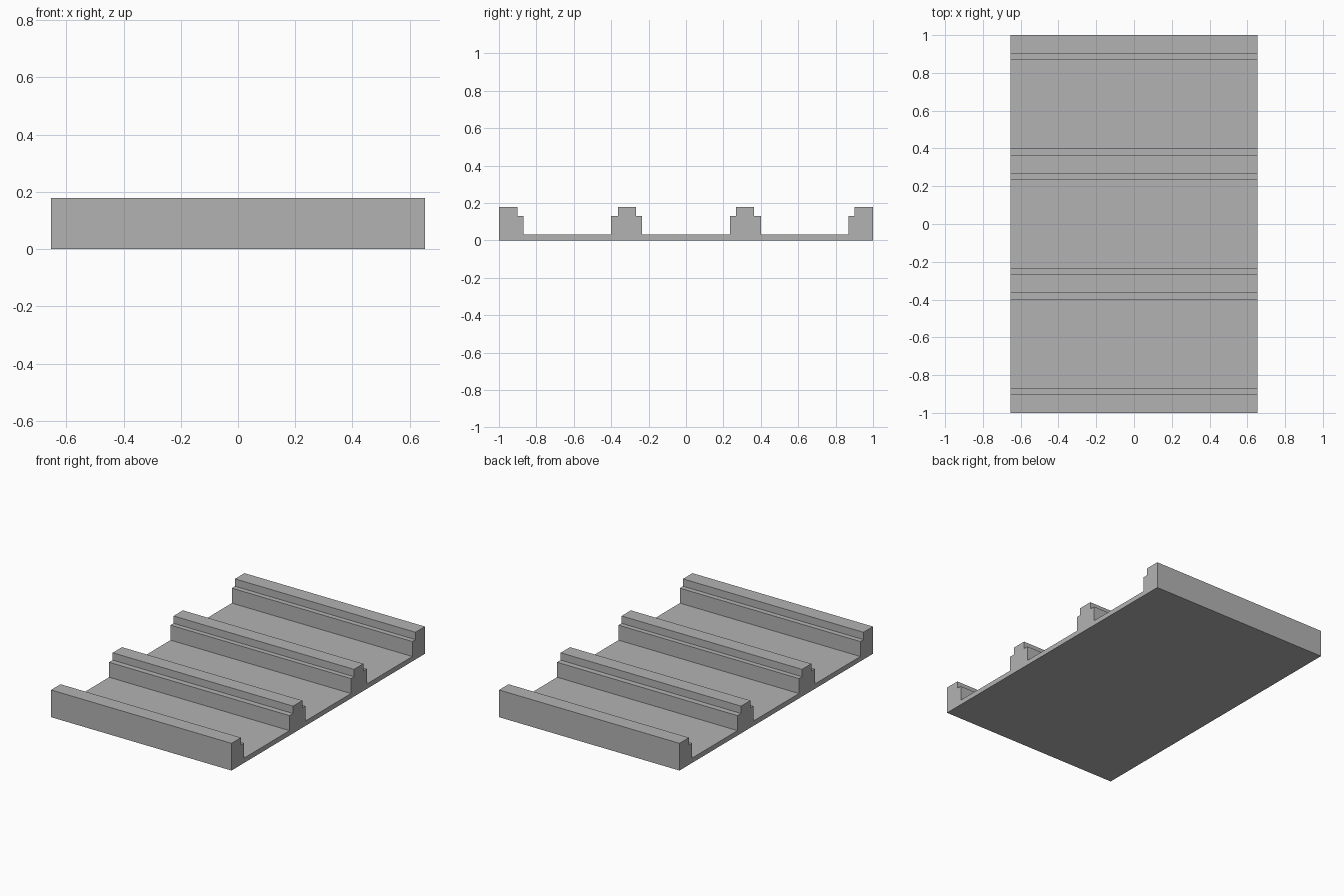
import bpy
import bmesh

cube = bpy.data.objects.get("Cube")
if cube:
    bpy.data.objects.remove(cube, do_unlink=True)

HALF_WIDTH = 0.653
FLOOR, LEDGE, TOP = 0.032, 0.13, 0.178

grey = bpy.data.materials.new("plain grey")
grey.use_nodes = True
colour = (0.45, 0.45, 0.45, 1)
grey.diffuse_color = colour
grey.node_tree.nodes["Principled BSDF"].inputs["Base Color"].default_value = colour

# Half of the stepped cross-section (y, z), from the middle to the back edge
half = [
    (0.235, FLOOR), (0.235, LEDGE), (0.267, LEDGE), (0.267, TOP),      # inner rail
    (0.363, TOP), (0.363, LEDGE), (0.4, LEDGE), (0.4, FLOOR),
    (0.869, FLOOR), (0.869, LEDGE), (0.902, LEDGE), (0.902, TOP),      # edge rail
    (1, TOP), (1, 0),
]
profile = half + [(-y, z) for y, z in reversed(half)]

# Extrude the mirrored profile across the full width
bm = bmesh.new()
end = bm.faces.new([bm.verts.new((-HALF_WIDTH, y, z)) for y, z in profile])
extruded = bmesh.ops.extrude_face_region(bm, geom=[end])["geom"]
moved = [v for v in extruded if isinstance(v, bmesh.types.BMVert)]
bmesh.ops.translate(bm, verts=moved, vec=(2 * HALF_WIDTH, 0, 0))
bmesh.ops.recalc_face_normals(bm, faces=bm.faces[:])

mesh = bpy.data.meshes.new("railed_panel")
bm.to_mesh(mesh)
bm.free()
mesh.materials.append(grey)
panel = bpy.data.objects.new("railed_panel", mesh)
bpy.context.collection.objects.link(panel)
